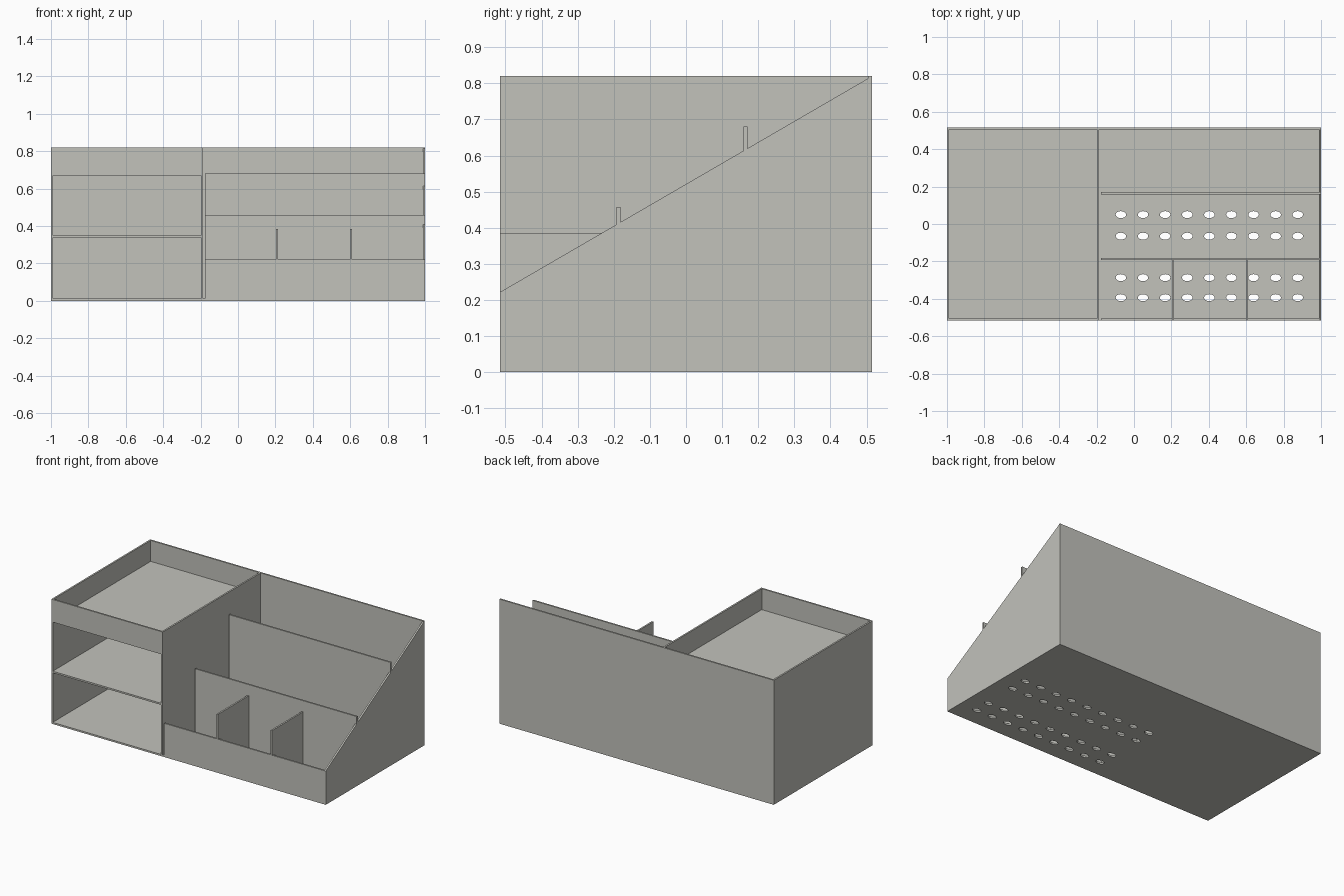
import bpy, bmesh, math

cube = bpy.data.objects.get("Cube")
if cube:
    bpy.data.objects.remove(cube, do_unlink=True)

# Main dimensions
T = 0.011                 # panel thickness
X, Y, H = 1.0, 0.515, 0.82
MID0, MID1 = -0.199, -0.188   # panel between cabinet and stepped tray
TRAY = -0.177             # left end of the tray walls
LIP = 0.222               # front wall height of the tray

mat = bpy.data.materials.new("warm grey")
mat.use_nodes = True
COL = (0.54, 0.54, 0.50, 1)
mat.diffuse_color = COL
mat.node_tree.nodes["Principled BSDF"].inputs["Base Color"].default_value = COL


def finish(name, bm):
    bmesh.ops.recalc_face_normals(bm, faces=bm.faces)
    me = bpy.data.meshes.new(name)
    bm.to_mesh(me)
    bm.free()
    me.materials.append(mat)
    ob = bpy.data.objects.new(name, me)
    bpy.context.collection.objects.link(ob)
    return ob


def panel(name, x0, x1, profile):
    """Extrude a (y, z) profile from x0 to x1."""
    bm = bmesh.new()
    face = bm.faces.new([bm.verts.new((x0, y, z)) for y, z in profile])
    ext = bmesh.ops.extrude_face_region(bm, geom=[face])
    for v in ext["geom"]:
        if isinstance(v, bmesh.types.BMVert):
            v.co.x = x1
    return finish(name, bm)


def box(name, x0, x1, y0, y1, z0, z1):
    return panel(name, x0, x1, [(y0, z0), (y1, z0), (y1, z1), (y0, z1)])


# Floor with four rows of oval drain holes
floor = box("floor", -X, X, -Y, Y, 0, T)
bm = bmesh.new()
for y in (0.05, -0.065, -0.287, -0.394):
    for i in range(9):
        res = bmesh.ops.create_cone(bm, cap_ends=True, segments=24,
                                    radius1=0.028, radius2=0.028, depth=0.1)
        bmesh.ops.scale(bm, vec=(1, 0.66, 1), verts=res["verts"])
        bmesh.ops.translate(bm, vec=(-0.07 + i * 0.1182, y, 0), verts=res["verts"])
cutter = finish("hole_cutter", bm)
cutter.hide_render = True
mod = floor.modifiers.new("holes", "BOOLEAN")
mod.operation, mod.solver, mod.object = "DIFFERENCE", "EXACT", cutter
bpy.context.view_layer.objects.active = floor
bpy.ops.object.modifier_apply(modifier=mod.name)
bpy.data.objects.remove(cutter, do_unlink=True)

# Outer shell
box("back_wall", -X, X, Y - T, Y, 0, H)
box("right_end_wall", -X, -X + T, -Y, Y, 0, H)
box("middle_wall", MID0, MID1, -Y, Y, 0, H)
panel("sloped_end_wall", X - T, X, [(-Y, 0), (Y, 0), (Y, H), (-Y, LIP)])

# Open cabinet: shelf, sunken top and its front lip
box("shelf", -X + T, MID0, -Y, Y - T, 0.337, 0.348)
box("top_panel", -X + T, MID0, -Y, Y - T, 0.671, 0.682)
box("top_front_lip", -X, MID0, -Y, -Y + T, 0.677, H)

# Stepped tray walls
box("tray_front_wall", TRAY, X, -Y, -Y + T, 0, LIP)
box("tray_low_wall", TRAY, X, -0.193, -0.182, T, 0.458)
box("tray_high_wall", TRAY, X, 0.159, 0.17, T, 0.68)

# Dividers of the front compartment
for i, x in enumerate((0.203, 0.599)):
    box(f"divider_{i + 1}", x, x + T, -Y, -0.19, T, 0.385)
